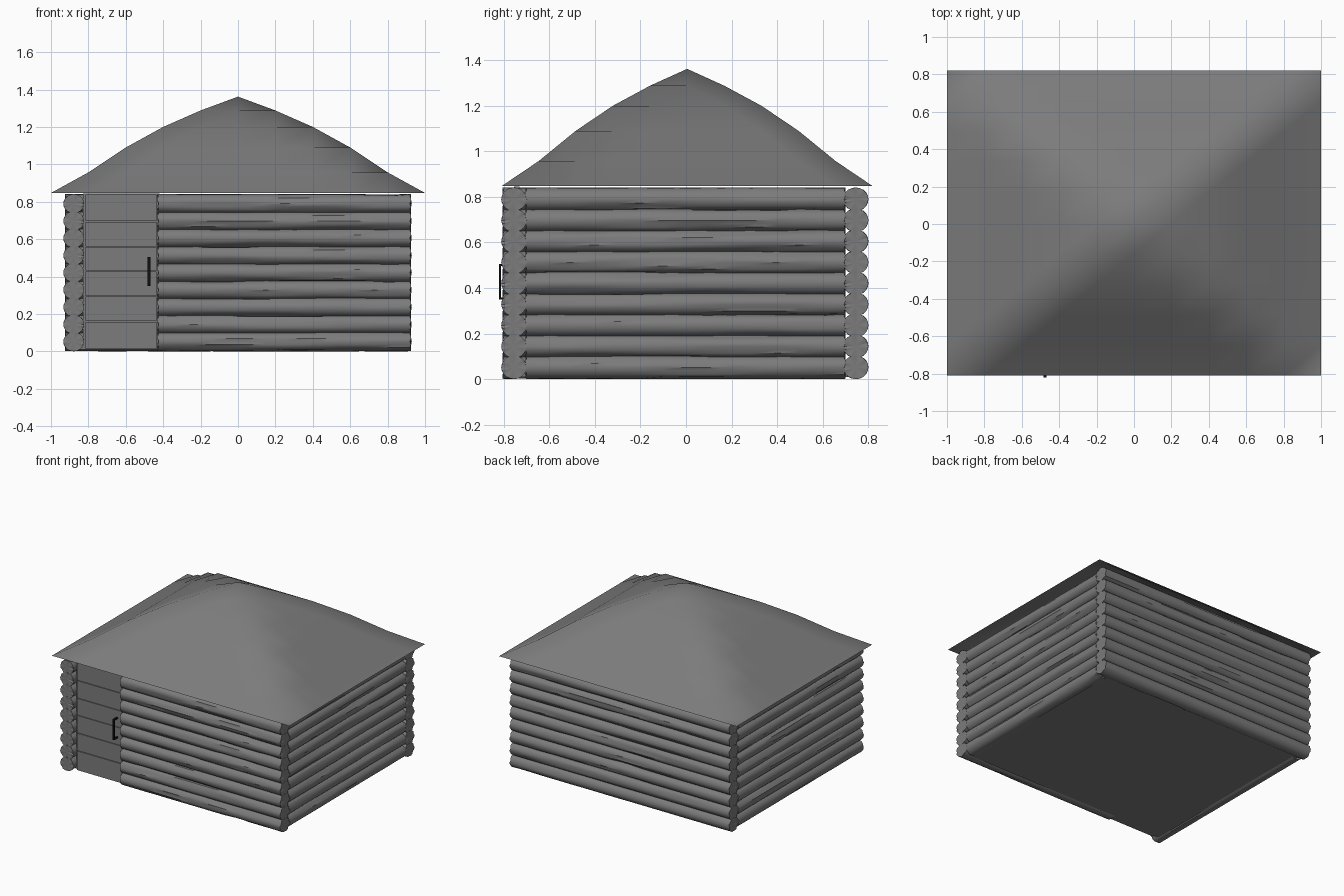
import bpy, bmesh, math, random
from mathutils import Vector

if "Cube" in bpy.data.objects:
    bpy.data.objects.remove(bpy.data.objects["Cube"])

random.seed(4)
R, STEP, COUNT = 0.052, 0.0922, 9      # log radius, course height, courses
SIDES, RINGS = 20, 14


def material(name, v):
    m = bpy.data.materials.new(name)
    m.diffuse_color = (v, v, v, 1)
    m.use_nodes = True
    m.node_tree.nodes["Principled BSDF"].inputs["Base Color"].default_value = m.diffuse_color
    return m


dark_grey = material("dark_grey", 0.2)
black = material("black_iron", 0.005)


def make_object(name, bm, smooth=None, mat=dark_grey):
    bmesh.ops.recalc_face_normals(bm, faces=bm.faces)
    me = bpy.data.meshes.new(name)
    bm.to_mesh(me)
    bm.free()
    me.materials.append(mat)
    ob = bpy.data.objects.new(name, me)
    bpy.context.collection.objects.link(ob)
    if smooth is not None:
        bpy.ops.object.select_all(action='DESELECT')
        ob.select_set(True)
        bpy.context.view_layer.objects.active = ob
        bpy.ops.object.shade_smooth_by_angle(angle=math.radians(smooth))
    return ob


def add_log(bm, a, b):
    """Rough log from a to b, with shallow bark cracks and fanned ends."""
    a, b = Vector(a), Vector(b)
    d = (b - a).normalized()
    up = Vector((0, 0, 1))
    side = d.cross(up) * 1.08
    rad = [[R - random.uniform(0, 0.001) for _ in range(SIDES)] for _ in range(RINGS + 1)]
    for _ in range(16):
        s, r0 = random.randrange(SIDES), random.randrange(1, RINGS)
        for r in range(r0, min(RINGS, r0 + random.randint(2, 6))):
            rad[r][s] = R - 0.006
    rings = []
    for r in range(RINGS + 1):
        c = a.lerp(b, r / RINGS)
        ring = []
        for s in range(SIDES):
            t = math.tau * s / SIDES
            ring.append(bm.verts.new(c + (side * math.cos(t) + up * math.sin(t)) * rad[r][s]))
        rings.append(ring)
    for r in range(RINGS):
        for s in range(SIDES):
            n = (s + 1) % SIDES
            bm.faces.new((rings[r][s], rings[r][n], rings[r + 1][n], rings[r + 1][s]))
    # split end grain: every few spokes are pushed in
    for ring, c, inward in ((rings[0], a, d), (rings[-1], b, -d)):
        mid = bm.verts.new(c + inward * 0.002)
        for s in range(SIDES):
            bm.faces.new((ring[s], ring[(s + 1) % SIDES], mid))
        for s in range(0, SIDES, 3):
            ring[s].co += inward * 0.006


def log_wall(name, a, b):
    bm = bmesh.new()
    for i in range(COUNT):
        z = R + i * STEP
        add_log(bm, (*a, z), (*b, z))
    make_object(name, bm, 40)


def box(name, lo, hi, mat=dark_grey):
    bm = bmesh.new()
    bmesh.ops.create_cube(bm, size=1)
    for v in bm.verts:
        v.co = [(l + h) / 2 + c * (h - l) for l, h, c in zip(lo, hi, v.co)]
    return make_object(name, bm, mat=mat)


# Log walls
log_wall("front_wall_logs", (-0.43, -0.755), (0.925, -0.755))
log_wall("back_wall_logs", (-0.925, 0.745), (0.925, 0.745))
log_wall("left_wall_logs", (-0.878, -0.805), (-0.878, 0.70))
log_wall("right_wall_logs", (0.873, -0.705), (0.873, 0.70))

# Floor
box("floor", (-0.88, -0.75, 0.01), (0.88, 0.75, 0.03))

# Door made of horizontal planks on a backing board
edges = [0.01, 0.16, 0.295, 0.43, 0.56, 0.695, 0.84]
box("door_backing", (-0.83, -0.755, 0.01), (-0.42, -0.73, 0.845))
for i, (z0, z1) in enumerate(zip(edges, edges[1:])):
    box(f"door_plank_{i + 1}", (-0.815, -0.772, z0 + 0.002), (-0.435, -0.75, z1 - 0.002))

# Door handle
box("handle_bar", (-0.483, -0.82, 0.35), (-0.468, -0.812, 0.505), black)
for n, z in (("lower", 0.35), ("upper", 0.497)):
    box(f"handle_{n}_mount", (-0.483, -0.814, z), (-0.468, -0.77, z + 0.008), black)

# Roof: four-sided sheet with a softly bowed profile
heights = [1.362, 1.288, 1.2, 1.09, 0.957, 0.847]
N = 5
bm = bmesh.new()
grid = [[bm.verts.new((i / N, 0.005 + 0.815 * j / N, heights[max(abs(i), abs(j))]))
         for j in range(-N, N + 1)] for i in range(-N, N + 1)]
for i in range(2 * N):
    for j in range(2 * N):
        p, q, r, s = grid[i][j], grid[i + 1][j], grid[i + 1][j + 1], grid[i][j + 1]
        bm.faces.new((p, q, r))
        bm.faces.new((p, r, s))
make_object("roof", bm, 80)
